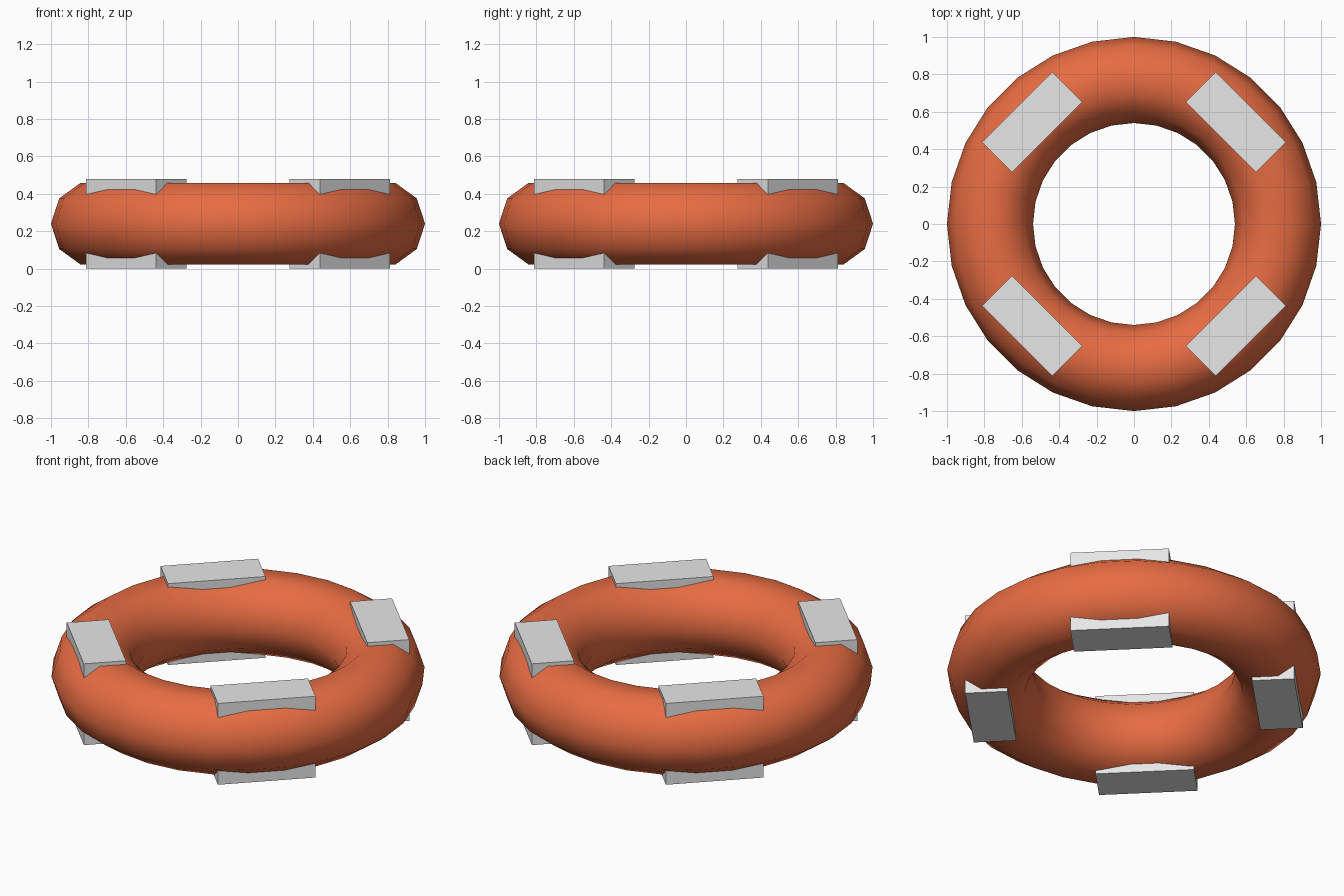
import bpy, bmesh, math
from mathutils import Matrix

if "Cube" in bpy.data.objects:
    bpy.data.objects.remove(bpy.data.objects["Cube"])

MID_Z = 0.24


def material(name, rgb):
    m = bpy.data.materials.new(name)
    m.diffuse_color = (*rgb, 1)
    m.use_nodes = True
    m.node_tree.nodes["Principled BSDF"].inputs["Base Color"].default_value = m.diffuse_color
    return m


orange = material("orange", (0.80, 0.15, 0.055))
white = material("light grey", (0.80, 0.80, 0.80))

# Ring: 28 segments around, 10-sided tube, smooth shaded
bpy.ops.mesh.primitive_torus_add(major_radius=0.77, minor_radius=0.23,
                                 major_segments=28, minor_segments=10,
                                 location=(0, 0, MID_Z))
ring = bpy.context.object
ring.name = "float_ring"
ring.data.materials.append(orange)
for p in ring.data.polygons:
    p.use_smooth = True

# Bands: four straight blocks through the tube, showing above and below
for i in range(4):
    bm = bmesh.new()
    place = (Matrix.Rotation(math.radians(45 + 90 * i), 4, 'Z')
             @ Matrix.Translation((0.77, 0, MID_Z))
             @ Matrix.Diagonal((0.228, 0.53, 0.48, 1)))
    bmesh.ops.create_cube(bm, size=1, matrix=place)
    mesh = bpy.data.meshes.new(f"band_{i + 1}")
    bm.to_mesh(mesh)
    bm.free()
    mesh.materials.append(white)
    bpy.context.collection.objects.link(bpy.data.objects.new(f"band_{i + 1}", mesh))
